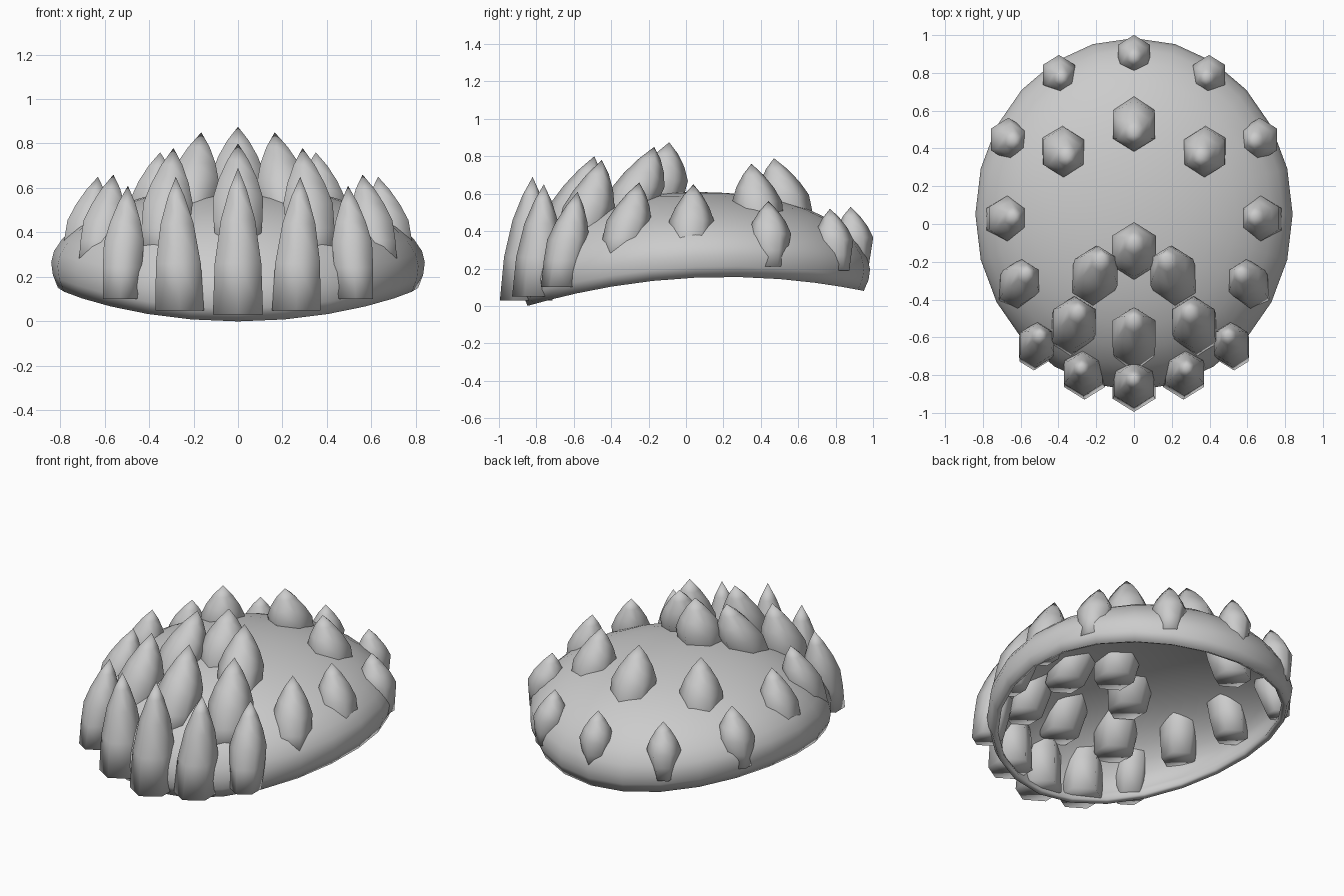
import bpy
import bmesh
from math import sin, cos, pi, radians
from mathutils import Vector

cube = bpy.data.objects.get("Cube")
if cube:
    bpy.data.objects.remove(cube)

grey = bpy.data.materials.new("plain grey")
grey.use_nodes = True
grey.diffuse_color = (0.6, 0.6, 0.6, 1)
grey.node_tree.nodes["Principled BSDF"].inputs["Base Color"].default_value = (0.6, 0.6, 0.6, 1)


def finish(name, bm, angle):
    bmesh.ops.recalc_face_normals(bm, faces=bm.faces)
    mesh = bpy.data.meshes.new(name)
    bm.to_mesh(mesh)
    bm.free()
    mesh.materials.append(grey)
    obj = bpy.data.objects.new(name, mesh)
    bpy.context.collection.objects.link(obj)
    bpy.ops.object.select_all(action="DESELECT")
    obj.select_set(True)
    bpy.context.view_layer.objects.active = obj
    bpy.ops.object.shade_smooth_by_angle(angle=radians(angle))
    return obj


def loft(bm, rings):
    for low, high in zip(rings, rings[1:]):
        n = len(low)
        for i in range(n):
            j = (i + 1) % n
            bm.faces.new((low[i], low[j], high[j], high[i]))


def fan(bm, ring, point):
    tip = bm.verts.new(point)
    for i, v in enumerate(ring):
        bm.faces.new((v, ring[(i + 1) % len(ring)], tip))


def rim_height(y):
    # Arched lower edge, steeper towards the front
    d = y - 0.22
    return 0.155 - d * d * 0.128


# Domed shell with an arched open rim
MID_Y, WIDE, LONG, TOP, SIDES, LIFT = 0.052, 0.84, 0.932, 0.61, 24, 0.115
bm = bmesh.new()
rings = []
for step in range(-2, 9):
    ring = []
    for i in range(SIDES):
        a = 2 * pi * i / SIDES
        r = cos(step * pi / 18) if step >= 0 else 1 - 0.009 * step * step
        x, y = WIDE * r * cos(a), MID_Y + LONG * r * sin(a)
        if step >= 0:
            z = rim_height(y) + LIFT
            z += (TOP - z) * sin(step * pi / 18) ** 1.1
        else:
            z = rim_height(MID_Y + LONG * sin(a)) + LIFT * (1 + step / 2)
        ring.append(bm.verts.new((x, y, z)))
    rings.append(ring)
loft(bm, rings)
fan(bm, rings[-1], (0, MID_Y, TOP))
shell = finish("domed_shell", bm, 50)
wall = shell.modifiers.new("wall", "SOLIDIFY")
wall.thickness = 0.035
wall.offset = -1

# Spike outlines: fraction of the height, fraction of the radius
SLIM = ((0, 1), (0.35, 0.93), (0.65, 0.68), (0.85, 0.35))
BUD = ((0, 0.85), (0.28, 0.97), (0.5, 1), (0.68, 0.76), (0.85, 0.42))
PINCHED = ((0, 0.6), (0.25, 0.8), (0.5, 1), (0.68, 0.78), (0.85, 0.43))
SLENDER = 0.93


def spike(name, outline, radius, base, tip):
    # Six-sided bud, a little narrower across: level base, bulging sides, pointed tip
    base, tip = Vector(base), Vector(tip)
    bm = bmesh.new()
    rings = []
    for t, r in outline:
        c = base.lerp(tip, t)
        rings.append([bm.verts.new((c.x + SLENDER * radius * r * sin(i * pi / 3),
                                    c.y + radius * r * cos(i * pi / 3), c.z))
                      for i in range(6)])
    loft(bm, rings)
    bm.faces.new(rings[0])
    fan(bm, rings[-1], tip)
    finish(name, bm, 110)


# Spikes: name, outline, radius, base centre, tip
centre_spikes = [
    ("front_spike", SLIM, 0.14, (0, -0.855, 0.03), (0, -0.82, 0.69)),
    ("upper_front_spike", BUD, 0.14, (0, -0.67, 0.31), (0, -0.49, 0.8)),
    ("crown_spike", BUD, 0.145, (0, -0.18, 0.46), (0, -0.09, 0.875)),
    ("upper_back_spike", BUD, 0.137, (0, 0.57, 0.4), (0, 0.47, 0.79)),
    ("back_spike", PINCHED, 0.105, (0, 0.912, 0.2), (0, 0.88, 0.53)),
]
side_spikes = [
    ("front_side_spike", SLIM, 0.135, (0.262, -0.795, 0.05), (0.28, -0.76, 0.65)),
    ("front_corner_spike", BUD, 0.112, (0.53, -0.68, 0.1), (0.495, -0.58, 0.61)),
    ("upper_front_side_spike", BUD, 0.138, (0.34, -0.59, 0.28), (0.29, -0.45, 0.78)),
    ("crown_side_spike", BUD, 0.14, (0.235, -0.34, 0.42), (0.165, -0.17, 0.85)),
    ("side_front_spike", BUD, 0.12, (0.635, -0.36, 0.25), (0.56, -0.25, 0.66)),
    ("side_spike", BUD, 0.12, (0.71, 0.02, 0.26), (0.63, 0.04, 0.65)),
    ("side_back_spike", PINCHED, 0.115, (0.7, 0.455, 0.21), (0.63, 0.44, 0.56)),
    ("upper_side_spike", BUD, 0.133, (0.395, 0.41, 0.36), (0.35, 0.35, 0.76)),
    ("back_side_spike", PINCHED, 0.105, (0.415, 0.81, 0.19), (0.38, 0.77, 0.52)),
]
for name, outline, radius, base, tip in centre_spikes:
    spike(name, outline, radius, base, tip)
for name, outline, radius, base, tip in side_spikes:
    for label, s in (("left", 1), ("right", -1)):
        spike(label + "_" + name, outline, radius,
              (s * base[0], *base[1:]), (s * tip[0], *tip[1:]))
